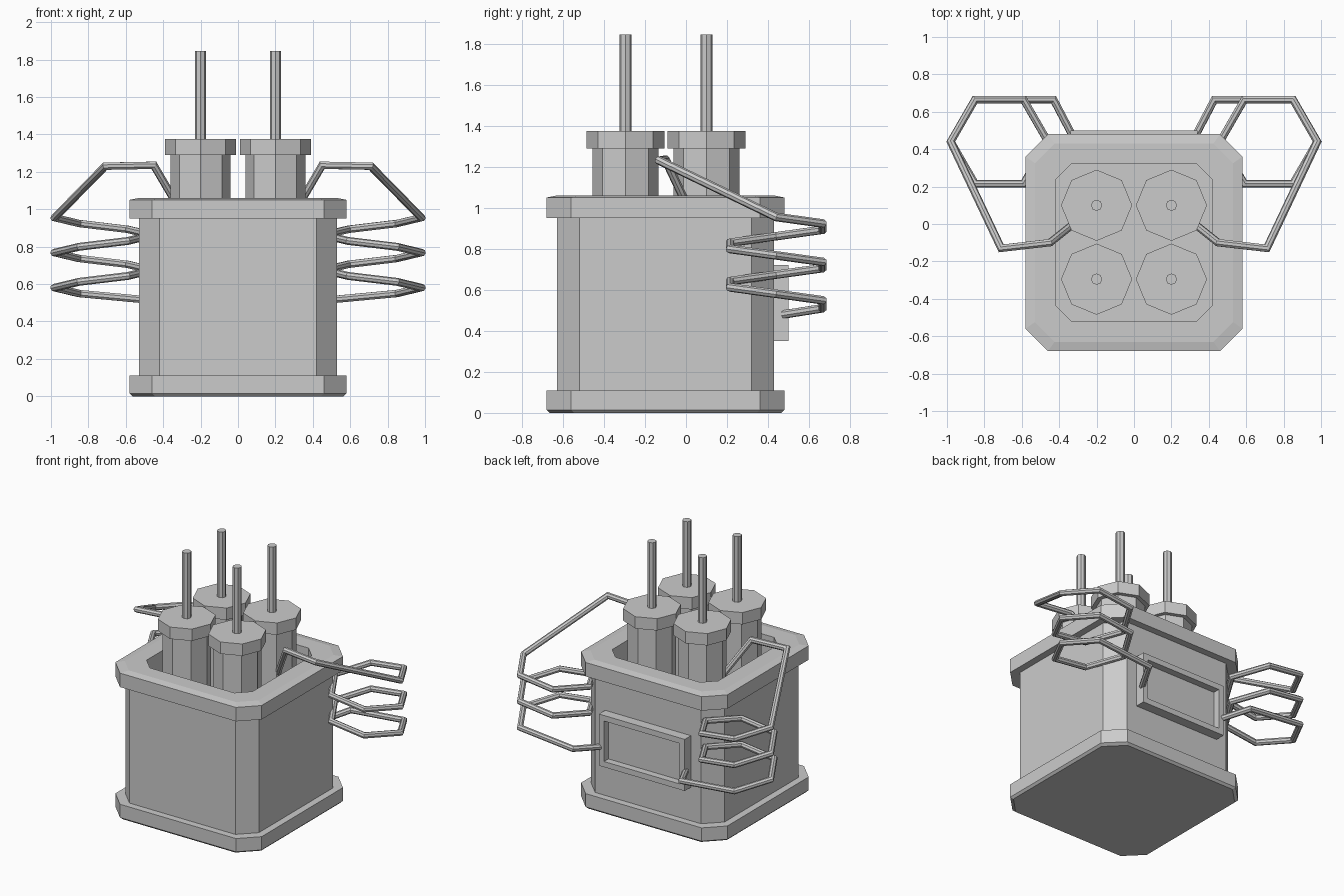
import bpy, bmesh
from math import pi, cos, sin
from mathutils import Vector

if "Cube" in bpy.data.objects:
    bpy.data.objects.remove(bpy.data.objects["Cube"])


def finish(bm, name):
    bmesh.ops.recalc_face_normals(bm, faces=bm.faces)
    mesh = bpy.data.meshes.new(name)
    bm.to_mesh(mesh)
    bm.free()
    ob = bpy.data.objects.new(name, mesh)
    bpy.context.collection.objects.link(ob)
    return ob


def loft(name, rings):
    """Skin a list of closed point rings and cap both ends."""
    bm = bmesh.new()
    loops = [[bm.verts.new(p) for p in r] for r in rings]
    n = len(loops[0])
    for a, b in zip(loops, loops[1:]):
        for i in range(n):
            j = (i + 1) % n
            bm.faces.new((a[i], a[j], b[j], b[i]))
    bm.faces.new(loops[0])
    bm.faces.new(loops[-1])
    return finish(bm, name)


def chamfered_square(h, c, z, cy=-0.1):
    k = h - c
    pts = [(h, -k), (h, k), (k, h), (-k, h), (-h, k), (-h, -k), (-k, -h), (k, -h)]
    return [(x, y + cy, z) for x, y in pts]


def circle(cx, cy, r, z, n=8):
    return [(cx + r * cos(2 * pi * i / n), cy + r * sin(2 * pi * i / n), z) for i in range(n)]


def tube(name, path, r, n=8):
    """Sweep a round section along a polyline with mitred corners."""
    pts = [Vector(p) for p in path]
    d = (pts[1] - pts[0]).normalized()
    u = d.orthogonal().normalized()
    v = d.cross(u)
    ring = [pts[0] + r * (cos(2 * pi * i / n) * u + sin(2 * pi * i / n) * v) for i in range(n)]
    rings = [ring]
    for k in range(1, len(pts)):
        d = (pts[k] - pts[k - 1]).normalized()
        e = (pts[k + 1] - pts[k]).normalized() if k + 1 < len(pts) else d
        plane = (d + e).normalized()
        ring = [p + d * ((pts[k] - p).dot(plane) / d.dot(plane)) for p in ring]
        rings.append(ring)
    return loft(name, rings)


# Tank: base rim, body, top rim and open cavity
FLOOR = 0.5
profile = [(0.565, 0.12, 0), (0.58, 0.12, 0.015), (0.58, 0.12, 0.11), (0.53, 0.11, 0.11),
           (0.53, 0.11, 0.95), (0.58, 0.12, 0.95), (0.58, 0.12, 1.05), (0.53, 0.105, 1.06),
           (0.42, 0.085, 1.06), (0.42, 0.085, FLOOR)]
loft("tank", [chamfered_square(*p) for p in profile])

# Four octagonal columns with wider caps and thin rods
for i, (x, y) in enumerate([(-0.2, -0.295), (0.2, -0.295), (-0.2, 0.1), (0.2, 0.1)]):
    steps = [(0.16, FLOOR), (0.16, 1.29), (0.19, 1.29), (0.19, 1.375),
             (0.03, 1.375), (0.03, 1.845)]
    loft(f"column_{i + 1}", [circle(x, y, r, z) for r, z in steps])

# Back panel: framed box with a recessed face
def panel_ring(inset, y):
    w, lo, hi = 0.34 - inset, 0.35 + inset, 0.72 - inset
    return [(-w, y, lo), (w, y, lo), (w, y, hi), (-w, y, hi)]

loft("back_panel", [panel_ring(0, 0.42), panel_ring(0, 0.5),
                    panel_ring(0.04, 0.5), panel_ring(0.04, 0.45)])

# Side coils: hexagonal helix from a column down to the back panel
lead = [(0.3, 0.02, 0.98), (0.45, -0.1, 1.235), (0.71, -0.13, 1.23)]
helix = [(0.72 + 0.26 * cos(pi * i / 3), 0.44 + 0.26 * sin(pi * i / 3), 0.955 - 0.0312 * i)
         for i in range(14)]
tail = [(0.43, 0.665, 0.51), (0.33, 0.475, 0.48)]
path = lead + helix + tail
for side, s in (("right", 1), ("left", -1)):
    tube(f"{side}_coil", [(s * x, y, z) for x, y, z in path], 0.021)
